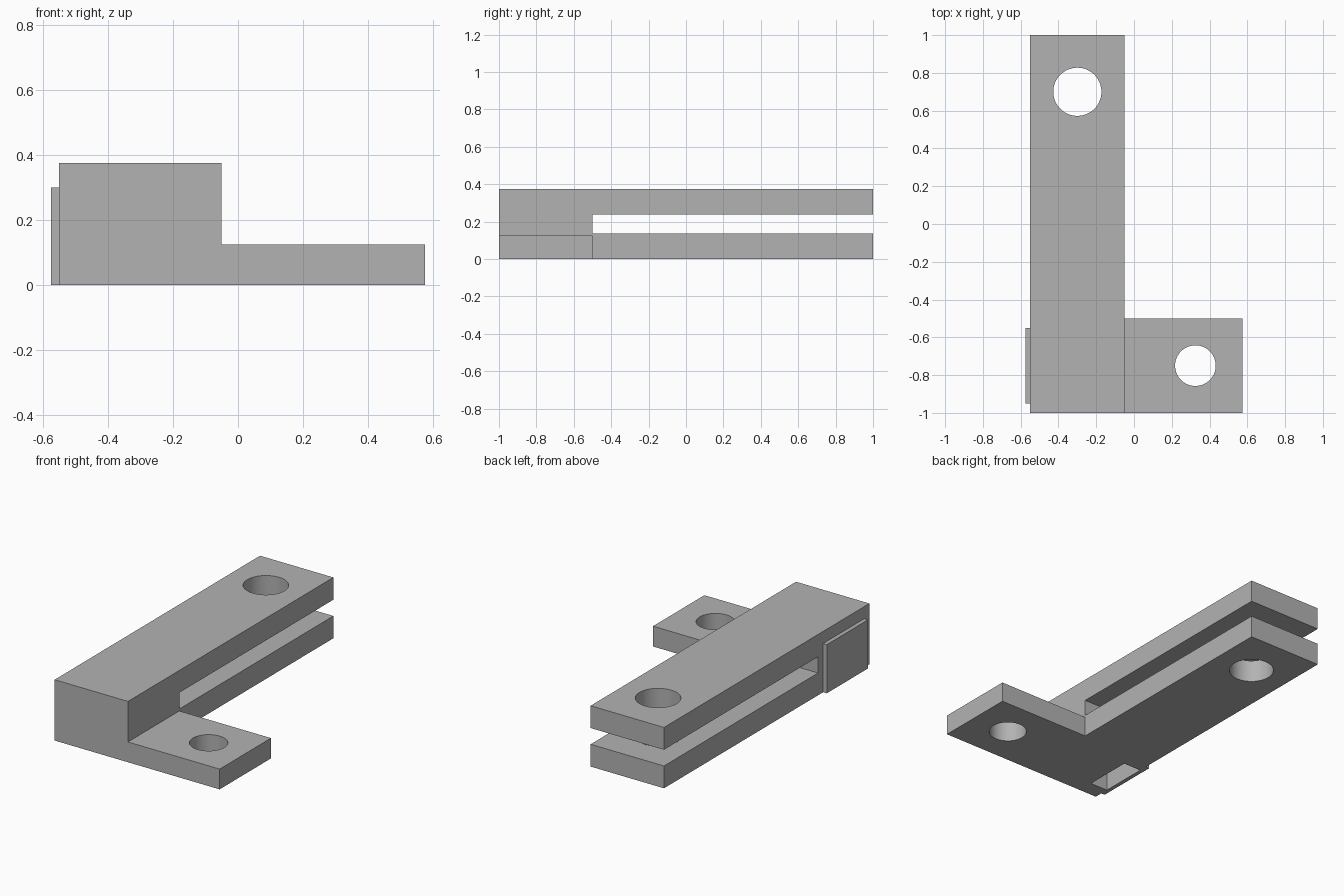
import bpy
import bmesh
from mathutils import Vector

cube = bpy.data.objects.get("Cube")
if cube:
    bpy.data.objects.remove(cube, do_unlink=True)

# Single plain grey material
grey = bpy.data.materials.new("plain grey")
grey.use_nodes = True
colour = (0.45, 0.45, 0.45, 1)
grey.diffuse_color = colour
grey.node_tree.nodes["Principled BSDF"].inputs["Base Color"].default_value = colour


def add_object(name, bm):
    bmesh.ops.recalc_face_normals(bm, faces=bm.faces)
    mesh = bpy.data.meshes.new(name)
    bm.to_mesh(mesh)
    bm.free()
    mesh.materials.append(grey)
    obj = bpy.data.objects.new(name, mesh)
    bpy.context.scene.collection.objects.link(obj)
    return obj


def extrude(name, outline, offset):
    """Solid made by pushing a flat outline along an offset."""
    bm = bmesh.new()
    face = bm.faces.new([bm.verts.new(p) for p in outline])
    moved = bmesh.ops.extrude_face_region(bm, geom=[face], use_keep_orig=True)["geom"]
    verts = [v for v in moved if isinstance(v, bmesh.types.BMVert)]
    bmesh.ops.translate(bm, verts=verts, vec=Vector(offset))
    return add_object(name, bm)


def box(name, x0, x1, y0, y1, z0, z1):
    return extrude(name, [(x0, y0, z0), (x1, y0, z0), (x1, y1, z0), (x0, y1, z0)],
                   (0, 0, z1 - z0))


def drill(name, x, y, radius):
    bm = bmesh.new()
    bmesh.ops.create_cone(bm, cap_ends=True, segments=64, radius1=radius,
                          radius2=radius, depth=2)
    bmesh.ops.translate(bm, verts=bm.verts, vec=(x, y, 0))
    return add_object(name, bm)


def combine(target, tool, operation):
    """Apply a boolean and remove its tool."""
    tool.hide_render = True
    mod = target.modifiers.new("boolean", "BOOLEAN")
    mod.operation, mod.solver, mod.object = operation, "EXACT", tool
    graph = bpy.context.evaluated_depsgraph_get()
    mesh = bpy.data.meshes.new_from_object(target.evaluated_get(graph))
    target.modifiers.clear()
    target.data = mesh
    bpy.data.objects.remove(tool, do_unlink=True)


# Forked bar: side profile with an open slot, swept across the width
front, back, slot_end = -1, 1, -0.5
height, slot_low, slot_high = 0.375, 0.1375, 0.2375
left, right = -0.55, -0.05
profile = [(front, 0), (back, 0), (back, slot_low), (slot_end, slot_low),
           (slot_end, slot_high), (back, slot_high), (back, height), (front, height)]
body = extrude("forked_bar_with_tab", [(left, y, z) for y, z in profile],
               (right - left, 0, 0))

# Mounting tab on the side of the solid end
combine(body, box("tab", right - 0.1, 0.575, front, slot_end, 0, 0.125), "UNION")

# Bolt holes through the fork and the tab
combine(body, drill("fork_hole", -0.3, 0.7, 0.1275), "DIFFERENCE")
combine(body, drill("tab_hole", 0.325, -0.75, 0.1075), "DIFFERENCE")

# Pocket open underneath, closed at the side by a thin cover
combine(body, box("pocket", left - 0.05, -0.43, -0.9, -0.6, -0.1, 0.25), "DIFFERENCE")
cover = box("pocket_cover", -0.575, left, -0.95, -0.55, 0, 0.3)

# Smooth hole walls, sharp edges elsewhere
bpy.ops.object.select_all(action="DESELECT")
for obj in (body, cover):
    obj.select_set(True)
bpy.context.view_layer.objects.active = body
bpy.ops.object.shade_smooth_by_angle()
